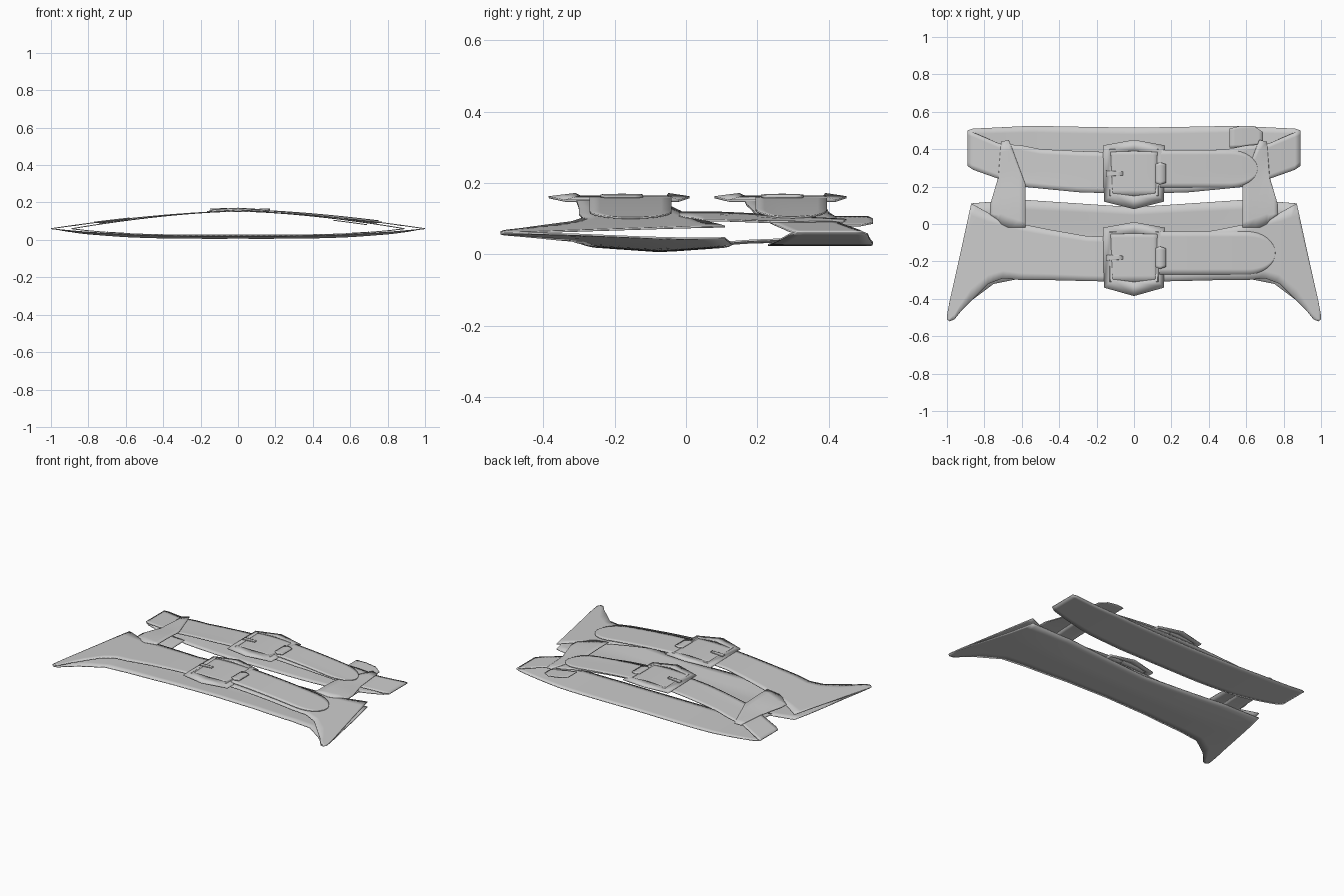
import bpy, bmesh, math

old = bpy.data.objects.get("Cube")
if old:
    bpy.data.objects.remove(old, do_unlink=True)

leather = bpy.data.materials.new("grey_leather")
leather.use_nodes = True
GREY = (0.6, 0.6, 0.6, 1)
leather.diffuse_color = GREY
leather.node_tree.nodes["Principled BSDF"].inputs["Base Color"].default_value = GREY


def half_width(y):
    # front band is wider than the back band
    t = min(max((y - 0.1) / 0.15, 0), 1)
    return 1 - 0.11 * t


def top_z(x, y):
    u = min(abs(x) / half_width(y), 1)
    return 0.06 + 0.093 * (1 - u ** 1.6)


def bottom_z(x, y):
    u = min(abs(x) / half_width(y), 1)
    bulge = 1 - u ** 3.5
    return 0.06 - bulge * (0.052 - 0.07 * min(abs(y + 0.07), 0.25))


def finish(name, bm, thickness):
    bmesh.ops.recalc_face_normals(bm, faces=bm.faces)
    if sum(f.normal.z for f in bm.faces) < 0:
        bmesh.ops.reverse_faces(bm, faces=bm.faces)
    mesh = bpy.data.meshes.new(name)
    bm.to_mesh(mesh)
    bm.free()
    mesh.materials.append(leather)
    ob = bpy.data.objects.new(name, mesh)
    bpy.context.collection.objects.link(ob)
    mod = ob.modifiers.new("thickness", "SOLIDIFY")
    mod.thickness = thickness
    mod.offset = 0
    bpy.context.view_layer.objects.active = ob
    ob.select_set(True)
    bpy.ops.object.shade_smooth_by_angle(angle=math.radians(40))
    ob.select_set(False)
    return ob


def sheet(name, stations, height, lift=0, thickness=0.005, rows=8, step=0.03):
    """Curved sheet; each station is x, near edge y, far edge y."""
    dense = []
    for a, b in zip(stations, stations[1:]):
        n = max(1, round((b[0] - a[0]) / step))
        dense += [[p + (q - p) * i / n for p, q in zip(a, b)] for i in range(n)]
    dense.append(stations[-1])
    bm = bmesh.new()
    grid = []
    for x, lo, hi in dense:
        ys = [lo + (hi - lo) * j / rows for j in range(rows + 1)]
        grid.append([bm.verts.new((x, y, height(x, y) + lift)) for y in ys])
    for a, b in zip(grid, grid[1:]):
        for j in range(rows):
            bm.faces.new((a[j], b[j], b[j + 1], a[j + 1]))
    return finish(name, bm, thickness)


def both_sides(half):
    """Full row of stations from the right half, starting at the middle."""
    return [(-x, a, b) for x, a, b in reversed(half) if x > 0] + half


# Front band with flared wings, top and bottom shells
wing = [(0.87, -0.41, 0.11), (0.92, -0.46, -0.12), (0.96, -0.51, -0.3),
        (0.985, -0.52, -0.41), (1, -0.51, -0.49)]
sheet("front_band_top", both_sides(
    [(0, -0.31, -0.07), (0.25, -0.305, -0.065), (0.45, -0.3, -0.03),
     (0.6, -0.3, 0), (0.7, -0.29, 0.03), (0.78, -0.32, 0.06)] + wing), top_z)
sheet("front_band_bottom", both_sides(
    [(0, -0.25, 0.09), (0.3, -0.26, 0.11), (0.6, -0.29, 0.13),
     (0.75, -0.32, 0.12)] + wing), bottom_z)

# Back band, top and bottom shells
sheet("back_band_top", both_sides(
    [(0, 0.16, 0.38), (0.3, 0.17, 0.39), (0.5, 0.19, 0.4), (0.6, 0.2, 0.42),
     (0.72, 0.24, 0.43), (0.86, 0.29, 0.49), (0.89, 0.31, 0.5)]), top_z)
sheet("back_band_bottom", both_sides(
    [(0, 0.23, 0.515), (0.3, 0.23, 0.52), (0.55, 0.24, 0.525),
     (0.75, 0.27, 0.515), (0.86, 0.29, 0.51), (0.89, 0.31, 0.5)]), bottom_z)

# Straps joining the front band to the back band
link = [(0.58, -0.02, 0.21), (0.65, -0.02, 0.4), (0.67, -0.02, 0.45),
        (0.71, 0, 0.44), (0.725, 0.02, 0.25), (0.77, 0.05, 0.1)]
for side, s in (("left", 1), ("right", -1)):
    top = [(s * x, a, b) for x, a, b in link][::s]
    low = [(s * x, 0.1, 0.27) for x in (0.58, 0.7)][::s]
    sheet(side + "_link_top", top, top_z, 0.003)
    sheet(side + "_link_bottom", low, bottom_z, 0.001)


# Rounded strap tongues that pass through the buckles
def tongue(name, end, middle, half):
    st = [(0.05, middle - half, middle + half), (end - 0.15, middle - half, middle + half)]
    for i in range(1, 9):
        a = i / 8 * math.pi / 2
        h = half * max(math.cos(a), 0.05)
        st.append((end - 0.15 + 0.15 * math.sin(a), middle - h, middle + h))
    sheet(name, st, top_z, 0.008)


tongue("front_tongue", 0.755, -0.155, 0.115)
tongue("back_tongue", 0.66, 0.295, 0.1)

# Keeper loop behind the back tongue
sheet("keeper_loop", [(0.51, 0.41, 0.51), (0.57, 0.41, 0.525), (0.64, 0.42, 0.525),
                      (0.69, 0.43, 0.49)], top_z, -0.01)


# Buckles: pointed frame, side roller and prong
def buckle(name, far, near, point):
    outer = [(-0.165, far - 0.03), (0, far), (0.165, far - 0.03),
             (0.16, near + 0.03), (0, point), (-0.16, near + 0.03)]
    inner = [(-0.125, far - 0.065), (0, far - 0.06), (0.125, far - 0.065),
             (0.115, near + 0.075), (0, near + 0.06), (-0.115, near + 0.075)]
    bm = bmesh.new()
    rings = [[bm.verts.new((x, y, z - 0.01 * abs(x) / 0.165)) for x, y in pts]
             for pts, z in ((outer, 0.160), (inner, 0.169))]
    for i in range(6):
        j = (i + 1) % 6
        bm.faces.new((rings[0][i], rings[0][j], rings[1][j], rings[1][i]))
    finish(name + "_frame", bm, 0.006)
    mid = (far + near) / 2
    sheet(name + "_plate", [(-0.13, near + 0.06, far - 0.05), (0.13, near + 0.06, far - 0.05)],
          top_z, 0.010)
    sheet(name + "_prong", [(-0.15, mid - 0.015, mid + 0.015), (-0.06, mid - 0.01, mid + 0.01)],
          top_z, 0.016)
    sheet(name + "_roller", [(0.115, mid - 0.05, mid + 0.05), (0.14, mid - 0.06, mid + 0.06),
                             (0.17, mid - 0.05, mid + 0.05)], top_z, 0.015, 0.008)


buckle("front_buckle", 0.01, -0.37, -0.385)
buckle("back_buckle", 0.45, 0.09, 0.08)
